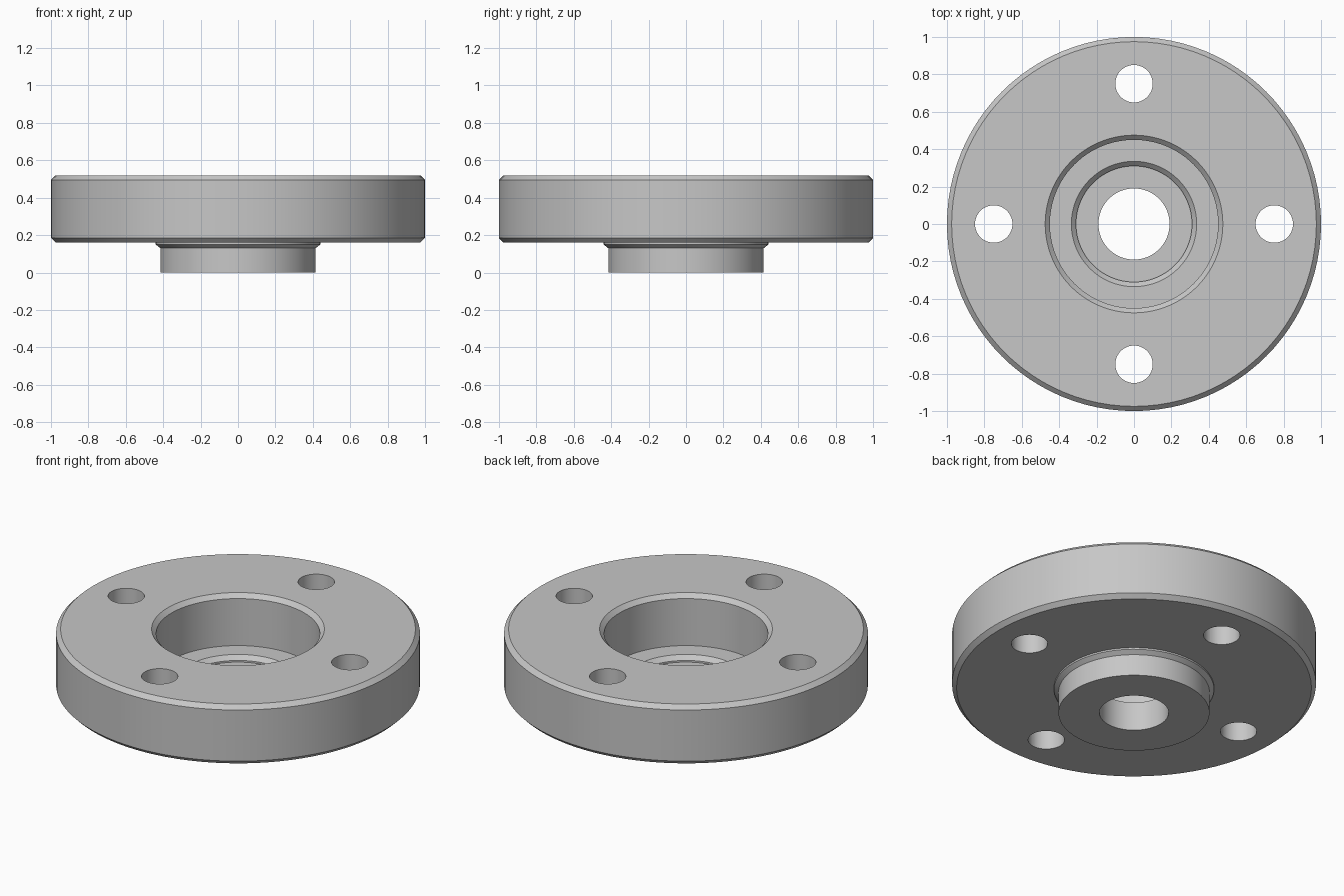
import bpy, bmesh, math
from mathutils import Matrix

old = bpy.data.objects.get("Cube")
if old:
    bpy.data.objects.remove(old, do_unlink=True)

SEGMENTS = 96
HOLE_CIRCLE = 0.75
HOLE_RADIUS = 0.1


def make_object(name, bm):
    mesh = bpy.data.meshes.new(name)
    bmesh.ops.recalc_face_normals(bm, faces=bm.faces[:])
    bm.to_mesh(mesh)
    bm.free()
    obj = bpy.data.objects.new(name, mesh)
    bpy.context.collection.objects.link(obj)
    return obj


def lathe(name, profile):
    """Revolve a closed (radius, height) profile around z."""
    bm = bmesh.new()
    verts = [bm.verts.new((r, 0, z)) for r, z in profile]
    edges = [bm.edges.new((verts[i - 1], verts[i])) for i in range(len(verts))]
    bmesh.ops.spin(bm, geom=verts + edges, cent=(0, 0, 0), axis=(0, 0, 1),
                   angle=math.tau, steps=SEGMENTS)
    bmesh.ops.remove_doubles(bm, verts=bm.verts[:], dist=0.0005)
    return make_object(name, bm)


# Metal colour
steel = bpy.data.materials.new("grey steel")
steel.use_nodes = True
colour = (0.57, 0.57, 0.57, 1)
steel.diffuse_color = colour
steel.node_tree.nodes["Principled BSDF"].inputs["Base Color"].default_value = colour

# Flange body: spigot, flared collar, chamfered disc and stepped bore
flange = lathe("flange", [
    (0.19, 0), (0.415, 0), (0.415, 0.12),
    (0.415, 0.13), (0.44, 0.15), (0.44, 0.16),
    (0.975, 0.16), (1, 0.185), (1, 0.495), (0.975, 0.52),
    (0.475, 0.52), (0.45, 0.495), (0.45, 0.21),
    (0.335, 0.21), (0.31, 0.185), (0.31, 0.175), (0.19, 0.175),
])
flange.data.materials.append(steel)

# Four bolt hole cutters
bm = bmesh.new()
for i in range(4):
    place = Matrix.Rotation(i * math.pi / 2, 4, "Z") @ Matrix.Translation((HOLE_CIRCLE, 0, 0.34))
    bmesh.ops.create_cone(bm, cap_ends=True, segments=48, radius1=HOLE_RADIUS,
                          radius2=HOLE_RADIUS, depth=0.8, matrix=place)
cutter = make_object("bolt_hole_cutter", bm)
cutter.data.materials.append(steel)

# Cut the holes and bake the result
cut = flange.modifiers.new("bolt holes", "BOOLEAN")
cut.operation = "DIFFERENCE"
cut.solver = "EXACT"
cut.object = cutter
bpy.ops.object.select_all(action="DESELECT")
flange.select_set(True)
bpy.context.view_layer.objects.active = flange
bpy.ops.object.modifier_apply(modifier=cut.name)
bpy.data.objects.remove(cutter, do_unlink=True)

# Smooth round walls, crisp chamfers
bpy.ops.object.shade_smooth_by_angle(angle=math.radians(25))
